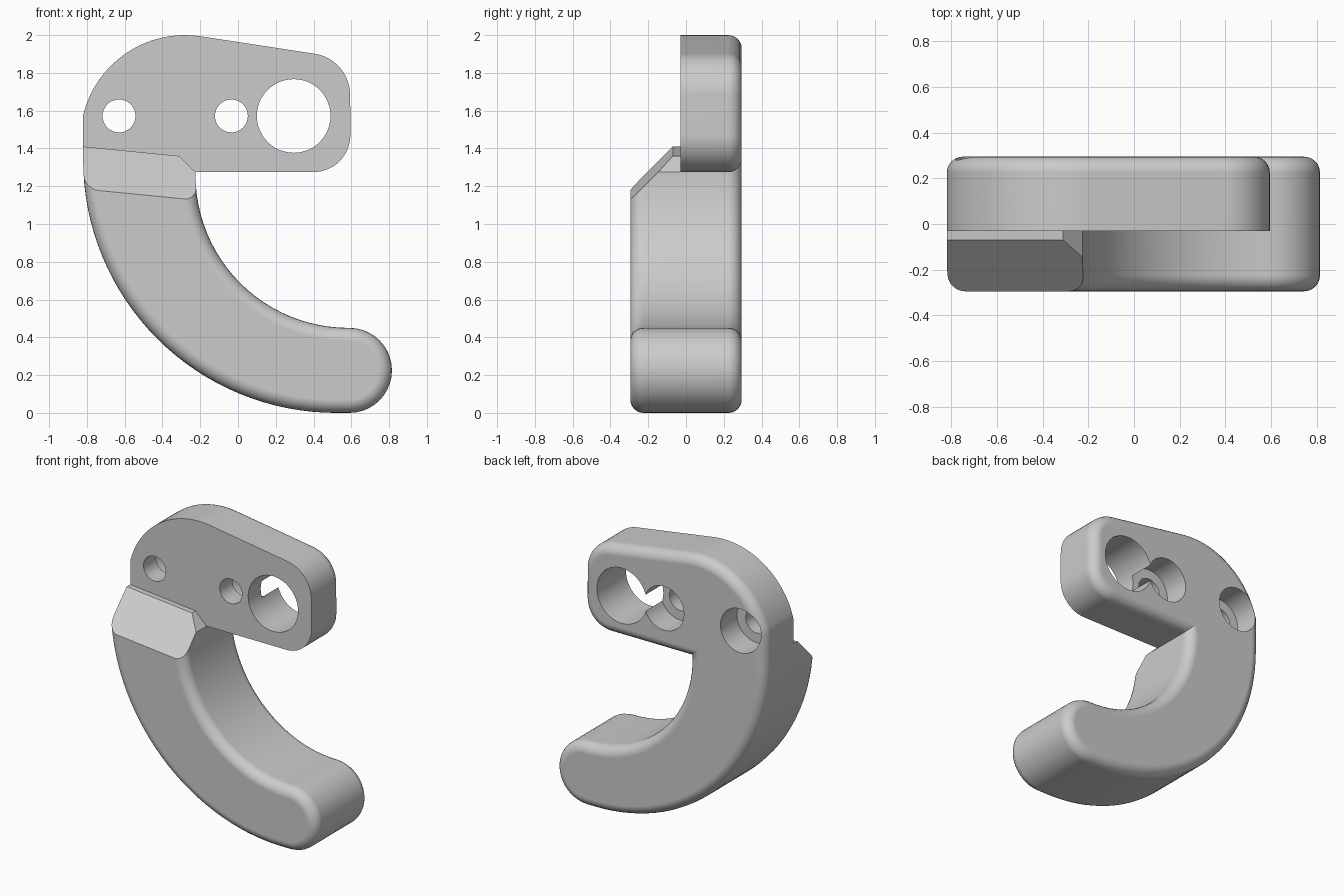
import bpy, bmesh
from math import sin, cos, radians
from mathutils import Vector

cube = bpy.data.objects.get("Cube")
if cube:
    bpy.data.objects.remove(cube)

FRONT, PLATE, BACK = -0.295, -0.03, 0.295
HOLE_Z = 1.572

grey = bpy.data.materials.new("plain grey")
grey.use_nodes = True
color = (0.6, 0.6, 0.6, 1)
grey.diffuse_color = color
grey.node_tree.nodes["Principled BSDF"].inputs["Base Color"].default_value = color


def arc(cx, cz, r, a0, a1, n):
    """Points on an arc in the xz plane, angles in degrees."""
    angles = [radians(a0 + (a1 - a0) * i / n) for i in range(n + 1)]
    return [(cx + r * cos(a), cz + r * sin(a)) for a in angles]


def prism(name, points, direction, rounding=0):
    """Extrude a closed outline, optionally rounding both rims."""
    bm = bmesh.new()
    face = bm.faces.new([bm.verts.new(p) for p in points])
    rims = list(face.edges)
    result = bmesh.ops.extrude_face_region(bm, geom=[face], use_keep_orig=True)["geom"]
    bmesh.ops.translate(bm, vec=direction,
                        verts=[g for g in result if isinstance(g, bmesh.types.BMVert)])
    rims += [e for g in result if isinstance(g, bmesh.types.BMFace) for e in g.edges]
    bmesh.ops.recalc_face_normals(bm, faces=bm.faces)
    if rounding:
        bmesh.ops.bevel(bm, geom=rims, offset=rounding, segments=6, profile=0.5,
                        affect='EDGES', clamp_overlap=False)
        bmesh.ops.recalc_face_normals(bm, faces=bm.faces)
    mesh = bpy.data.meshes.new(name)
    bm.to_mesh(mesh)
    bm.free()
    mesh.materials.append(grey)
    obj = bpy.data.objects.new(name, mesh)
    bpy.context.collection.objects.link(obj)
    return obj


def xz_prism(name, outline, y0, y1, rounding=0):
    return prism(name, [(x, y0, z) for x, z in outline], Vector((0, y1 - y0, 0)), rounding)


# Whole silhouette: curved hook below, mounting plate above
outline = (
    arc(-0.281, 1.445, 0.555, 166, 81.5, 16)      # crown
    + arc(0.372, 1.682, 0.222, 81.5, 0, 12)       # upper nose corner
    + arc(0.40, 1.47, 0.195, 0, -90, 12)          # lower nose corner
    + [(-0.225, 1.275)]                           # throat corner
    + arc(0.585, 1.26, 0.81, 180, 270, 24)        # inner curve
    + arc(0.59, 0.225, 0.225, 90, -90, 20)        # hook tip
    + arc(0.52, 1.34, 1.34, 270, 180, 32)         # outer curve
)
hook = xz_prism("hook_body", outline, FRONT, BACK, 0.07)

# Recess in front of the plate, ending in a slightly sloped ledge
cutters = [xz_prism("plate_recess_cutter",
                    [(-1, 1.428), (-0.31, 1.36), (-0.1, 1.15), (1, 1.15), (1, 2.2), (-1, 2.2)],
                    -0.6, PLATE)]

# Sloped chamfer along the ledge
cutters.append(prism("ledge_chamfer_cutter",
                     [(-1, -0.5, 0.998), (-1, -0.035, 1.463), (-1, -0.5, 1.463)],
                     Vector((1.2, 0, -0.118))))

# Large through hole, and two bolt holes counterbored from the back
for name, x, r, y0 in (("large_hole", 0.295, 0.195, -0.5),
                       ("outer_bolt_hole", -0.63, 0.087, -0.5),
                       ("inner_bolt_hole", -0.035, 0.087, -0.5),
                       ("outer_counterbore", -0.63, 0.155, 0.11),
                       ("inner_counterbore", -0.035, 0.155, 0.11)):
    cutters.append(xz_prism(name + "_cutter", arc(x, HOLE_Z, r, 0, 360, 48)[:-1], y0, 0.5))

bpy.ops.object.select_all(action='DESELECT')
bpy.context.view_layer.objects.active = hook
hook.select_set(True)
for cutter in cutters:
    cutter.hide_render = True
    mod = hook.modifiers.new(cutter.name, 'BOOLEAN')
    mod.operation = 'DIFFERENCE'
    mod.solver = 'EXACT'
    mod.object = cutter
    bpy.ops.object.modifier_apply(modifier=mod.name)
for cutter in cutters:
    bpy.data.objects.remove(cutter)

# Smooth curved walls, crisp rims, flat faces kept flat
bpy.ops.object.shade_smooth_by_angle(angle=radians(30))
normals = hook.modifiers.new("flat_face_normals", 'WEIGHTED_NORMAL')
normals.keep_sharp = True
